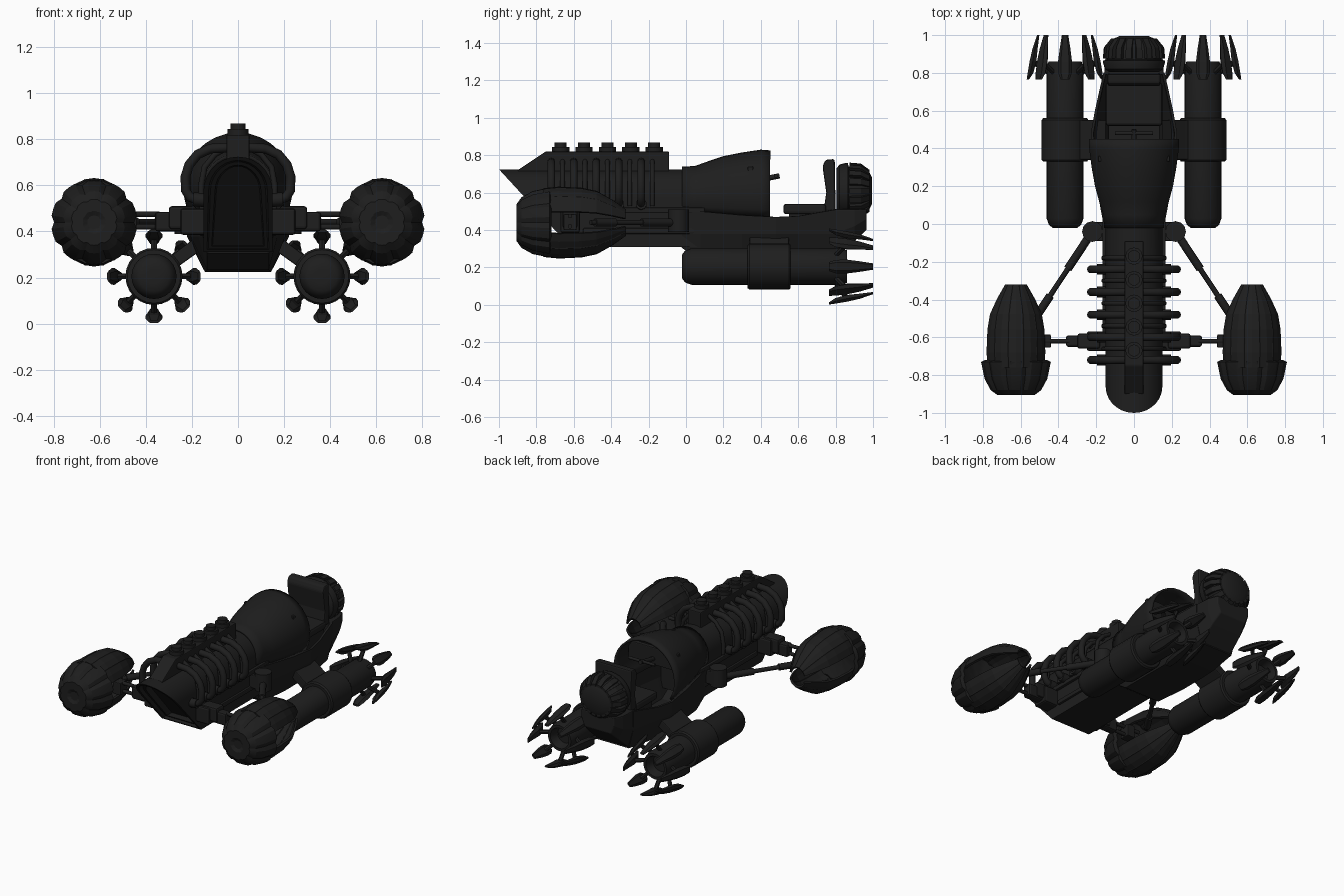
import bpy, bmesh
from math import sin, cos, pi, radians
from mathutils import Vector, Matrix

if "Cube" in bpy.data.objects:
    bpy.data.objects.remove(bpy.data.objects["Cube"])

mat = bpy.data.materials.new("dark_paint")
mat.diffuse_color = (0.013, 0.013, 0.013, 1)
mat.use_nodes = True
mat.node_tree.nodes["Principled BSDF"].inputs["Base Color"].default_value = mat.diffuse_color


def finish(name, bm, bevel=0, thick=0, smooth=None):
    bmesh.ops.recalc_face_normals(bm, faces=bm.faces)
    me = bpy.data.meshes.new(name)
    bm.to_mesh(me)
    bm.free()
    ob = bpy.data.objects.new(name, me)
    bpy.context.collection.objects.link(ob)
    me.materials.append(mat)
    if thick:
        m = ob.modifiers.new("thickness", 'SOLIDIFY')
        m.thickness, m.offset = thick, 0
    if bevel:
        m = ob.modifiers.new("bevel", 'BEVEL')
        m.width, m.segments = bevel, 2
    if smooth:
        bpy.ops.object.select_all(action='DESELECT')
        ob.select_set(True)
        bpy.context.view_layer.objects.active = ob
        bpy.ops.object.shade_smooth_by_angle(angle=radians(smooth))
    return ob


def skin(rings, closed=True, caps=True):
    bm = bmesh.new()
    vs = [[bm.verts.new(p) for p in r] for r in rings]
    n = len(rings[0])
    for a, b in zip(vs, vs[1:]):
        for i in range(n if closed else n - 1):
            j = (i + 1) % n
            bm.faces.new((a[i], a[j], b[j], b[i]))
    if caps:
        bm.faces.new(vs[0])
        bm.faces.new(vs[-1])
    return bm


def box(name, lo, hi, bevel=0.006):
    bm = bmesh.new()
    lo, hi = Vector(lo), Vector(hi)
    bmesh.ops.create_cube(bm, size=1, matrix=Matrix.Translation((lo + hi) / 2) @ Matrix.Diagonal((*(hi - lo), 1)))
    return finish(name, bm, bevel)


def lathe(name, prof, x, z, n=24, sx=1, sz=1, a0=0, a1=360, groove=0, **kw):
    """Turn a (y, radius) profile about a line along y; partial arcs stay open shells."""
    full = a1 - a0 == 360
    rings = []
    for y, r in prof:
        ring = []
        for i in range(n if full else n + 1):
            a = radians(a0 + (a1 - a0) * i / n)
            k = r * (1 - groove * (i % 4 == 0))
            ring.append((x + k * sx * cos(a), y, z + k * sz * sin(a)))
        rings.append(ring)
    return finish(name, skin(rings, full, full), **kw)


def tube(name, pts, r, ref=(0, 1, 0), n=10):
    pts, ref = [Vector(p) for p in pts], Vector(ref)
    rings = []
    for i, p in enumerate(pts):
        t = (pts[min(i + 1, len(pts) - 1)] - pts[max(i - 1, 0)]).normalized()
        u = t.cross(ref).normalized()
        w = t.cross(u)
        rings.append([p + r * (u * cos(2 * pi * k / n) + w * sin(2 * pi * k / n)) for k in range(n)])
    return finish(name, skin(rings), smooth=40)


# Hood: arched section with an undercut nose and recessed grille
sec = [(0.15, 0.31)] + [(0.15 * cos(pi * i / 14), 0.575 + 0.15 * sin(pi * i / 14)) for i in range(15)] + [(-0.15, 0.31)]
bm = skin([[(x, -1 + 0.92 * (0.725 - z), z) for x, z in sec], [(x, 0.06, z) for x, z in sec]])
bm.faces.ensure_lookup_table()
nose = bm.faces[-2]
bmesh.ops.recalc_face_normals(bm, faces=bm.faces)
for thick, push in ((0.022, 0), (0.008, 0.03), (0.02, 0), (0.006, 0.05)):
    bmesh.ops.inset_region(bm, faces=[nose], thickness=thick)
    bmesh.ops.translate(bm, verts=nose.verts, vec=(0, push, 0))
finish("hood", bm, smooth=30)

# Spine on top of the hood with filler caps
ridge = [(-0.9, 0.72), (-0.75, 0.82), (-0.09, 0.82), (-0.09, 0.68), (-0.9, 0.68)]
finish("spine", skin([[(s * 0.05, y, z) for y, z in ridge] for s in (-1, 1)]), bevel=0.006)
for y in (-0.67, -0.545, -0.42, -0.295, -0.17):
    for r, z0, z1 in ((0.046, 0.81, 0.845), (0.032, 0.84, 0.868)):
        tube("filler_cap", [(0, y, z0), (0, y, z1)], r, n=12)

# Cowl: flaring shell open to the cockpit
rings = []
for y, r, c in ((-0.02, 0.152, 0.58), (0.05, 0.156, 0.58), (0.12, 0.178, 0.583), (0.2, 0.2, 0.588),
                (0.3, 0.218, 0.59), (0.4, 0.231, 0.592), (0.45, 0.231, 0.588)):
    rings.append([(r * cos(radians(-32 + 244 * i / 20)), y, c + r * sin(radians(-32 + 244 * i / 20))) for i in range(21)])
finish("cowl", skin(rings, False, False), thick=0.014, smooth=30)

# Cockpit tub: open hull
rings = []
for y, w, b, zb, top in ((-0.02, 0.15, 0.13, 0.31, 0.5), (0.08, 0.17, 0.13, 0.24, 0.5), (0.3, 0.205, 0.14, 0.23, 0.48),
                         (0.48, 0.222, 0.14, 0.23, 0.47), (0.6, 0.2, 0.135, 0.23, 0.475), (0.8, 0.155, 0.12, 0.25, 0.51)):
    half = [(w, top), (w * 0.97, 0.38), (b, zb)]
    rings.append([(x, y, z) for x, z in half] + [(-x, y, z) for x, z in reversed(half)])
finish("cockpit_tub", skin(rings, False, False), thick=0.014)
rings = []
for y, w, m, b, zb in ((0.79, 0.158, 0.38, 0.12, 0.245), (0.9, 0.15, 0.42, 0.115, 0.34), (0.965, 0.125, 0.46, 0.1, 0.4)):
    half = [(w, 0.512), (w, m), (b, zb)]
    rings.append([(x, y, z) for x, z in half] + [(-x, y, z) for x, z in reversed(half)])
finish("tail", skin(rings), bevel=0.006)

# Seat and steering yoke
box("seat_base", (-0.13, 0.55, 0.26), (0.13, 0.76, 0.49))
box("seat_cushion", (-0.15, 0.52, 0.485), (0.15, 0.75, 0.54), 0.015)
back = [(0.735, 0.5), (0.75, 0.6), (0.73, 0.74), (0.745, 0.775), (0.795, 0.78), (0.8, 0.5)]
finish("seat_back", skin([[(x, y, z) for y, z in back] for x in (-0.14, 0.14)]), bevel=0.01)
tube("steering_column", [(0, 0.2, 0.63), (0, 0.5, 0.69)], 0.014, (1, 0, 0))
tube("steering_bar", [(-0.1, 0.48, 0.69), (0.1, 0.48, 0.69)], 0.01)
box("dashboard", (-0.19, 0.33, 0.62), (0.19, 0.36, 0.74))

# Rear ribbed dome behind the seat
lathe("rear_dome", [(0.805, 0.12), (0.82, 0.14), (0.85, 0.148), (0.865, 0.148), (0.87, 0.13), (0.88, 0.13),
                    (0.94, 0.125), (0.98, 0.1), (0.995, 0.07)], 0, 0.61, 28, sx=1.1, smooth=30)
for i in range(18):
    a = 2 * pi * i / 18
    u, v = Vector((1.1 * cos(a), 0, sin(a))), Vector((-sin(a), 0, cos(a))) * 0.016
    c = Vector((0, 0, 0.61))
    rings = [[c + u * r0 + v * k + Vector((0, y, 0)) for r0, k in ((ro, 1), (ro, -1), (0.08, -1), (0.08, 1))]
             for y, ro in ((0.875, 0.15), (0.935, 0.145), (0.982, 0.11))]
    finish("dome_rib", skin(rings))

clam = [(-0.76, 0.15), (-0.68, 0.157), (-0.56, 0.152), (-0.48, 0.138), (-0.4, 0.1), (-0.325, 0.055)]
for s in (-1, 1):
    # Exhaust pipes wrapping the hood, with stubs between
    for i in range(5):
        y = -0.72 + 0.12 * i
        tube("exhaust_pipe", [(s * x, y, z) for x, z in ((0.04, 0.765), (0.12, 0.76), (0.175, 0.735), (0.212, 0.69),
                              (0.228, 0.64), (0.228, 0.58), (0.21, 0.55), (0.17, 0.535), (0.13, 0.535))], 0.021)
        tube("exhaust_collar", [(s * 0.13, y, 0.535), (s * 0.195, y, 0.54)], 0.03)
        tube("pipe_stub", [(s * x, y + 0.06, z) for x, z in ((0.04, 0.77), (0.1, 0.735), (0.145, 0.68), (0.16, 0.6), (0.158, 0.53))], 0.013)
    # Side rails
    box("side_rail", (s * 0.14, -0.62, 0.49), (s * 0.168, 0.1, 0.52))
    box("lower_rail", (s * 0.13, -0.55, 0.38), (s * 0.165, 0.05, 0.41))

    # Front arm carrying the pod
    for x0, x1, hy, z0, z1 in ((0.13, 0.25, 0.052, 0.385, 0.5), (0.24, 0.36, 0.03, 0.4, 0.485), (0.18, 0.3, 0.04, 0.41, 0.51)):
        box("front_arm", (s * x0, -0.62 - hy, z0), (s * x1, -0.62 + hy, z1), 0.012)
    for z in (0.42, 0.475):
        tube("arm_rod", [(s * 0.34, -0.62, z), (s * 0.56, -0.62, z)], 0.012)
    box("arm_socket", (s * 0.44, -0.655, 0.4), (s * 0.5, -0.585, 0.485))
    # Rear hub and diagonal brace
    tube("brace_hub", [(s * 0.22, -0.04, 0.39), (s * 0.22, -0.04, 0.51)], 0.055, n=12)
    box("hub_mount", (s * 0.12, -0.09, 0.4), (s * 0.22, 0.01, 0.49))
    a, b = Vector((s * 0.22, -0.04, 0.44)), Vector((s * 0.53, -0.51, 0.44))
    tube("brace_rod", [a, b], 0.014, (0, 0, 1))
    for t0, t1 in ((0.08, 0.42), (0.72, 0.95)):
        tube("brace_sleeve", [a.lerp(b, t0), a.lerp(b, t1)], 0.022, (0, 0, 1))

    # Pod: lobed front cap with upper and lower clam shells
    X, Z = s * 0.625, 0.44
    lathe("pod_cap", [(-0.895, 0.03), (-0.905, 0.05), (-0.905, 0.1), (-0.88, 0.135), (-0.82, 0.168), (-0.73, 0.187), (-0.72, 0.165), (-0.76, 0.05)],
          X, Z, 40, groove=0.07, smooth=25)
    for name, a0 in (("pod_upper_shell", 18), ("pod_lower_shell", 198)):
        lathe(name, clam, X, Z, 10, sz=1.18, a0=a0, a1=a0 + 144, thick=0.014)
        for k in range(1, 5):
            g = radians(a0 + 28.8 * k)
            tube("pod_seam", [(X + r * cos(g), y, Z + r * 1.18 * sin(g)) for y, r in clam], 0.009, (cos(g + pi / 2), 0, sin(g + pi / 2)), 6)

    # Side jet with sleeve and pylon
    X, Z = s * 0.365, 0.205
    lathe("jet_body", [(-0.022, 0.03), (-0.02, 0.065), (-0.005, 0.085), (0.03, 0.098), (0.82, 0.098), (0.86, 0.088),
                       (0.86, 0.07), (0.8, 0.055)], X, Z, 24, smooth=35)
    lathe("jet_sleeve", [(0.33, 0.09), (0.33, 0.116), (0.34, 0.124), (0.55, 0.124), (0.56, 0.116), (0.56, 0.09)], X, Z, 24, smooth=35)
    pylon = [(0.33, 0.27), (0.27, 0.31), (0.15, 0.4), (0.13, 0.34), (0.27, 0.24)]
    finish("jet_pylon", skin([[(s * x, y, z) for x, z in pylon] for y in (0.34, 0.55)]), bevel=0.006)

    # Eight flared petals around the jet exhaust
    for i in range(8):
        g = i * pi / 4
        u, v = Vector((cos(g), 0, sin(g))), Vector((-sin(g), 0, cos(g)))
        c = Vector((X, 0, Z))
        rings = [[c + Vector((0, y, 0)) + u * (r + dr * th) + v * (k * hw) for k, dr in
                  ((1, -0.7), (0.6, 0), (-0.6, 0), (-1, -0.7), (-0.6, -1.5), (0.6, -1.5))]
                 for y, r, hw, th in ((0.765, 0.203, 0.024, 0.008), (0.8, 0.198, 0.036, 0.02), (0.86, 0.188, 0.037, 0.024),
                                      (0.93, 0.172, 0.028, 0.018), (1.0, 0.148, 0.017, 0.008))]
        finish("jet_petal", skin(rings))
        tube("petal_strut", [c + u * 0.085 + Vector((0, 0.8, 0)), c + u * 0.17 + Vector((0, 0.86, 0))], 0.014, v, 6)
